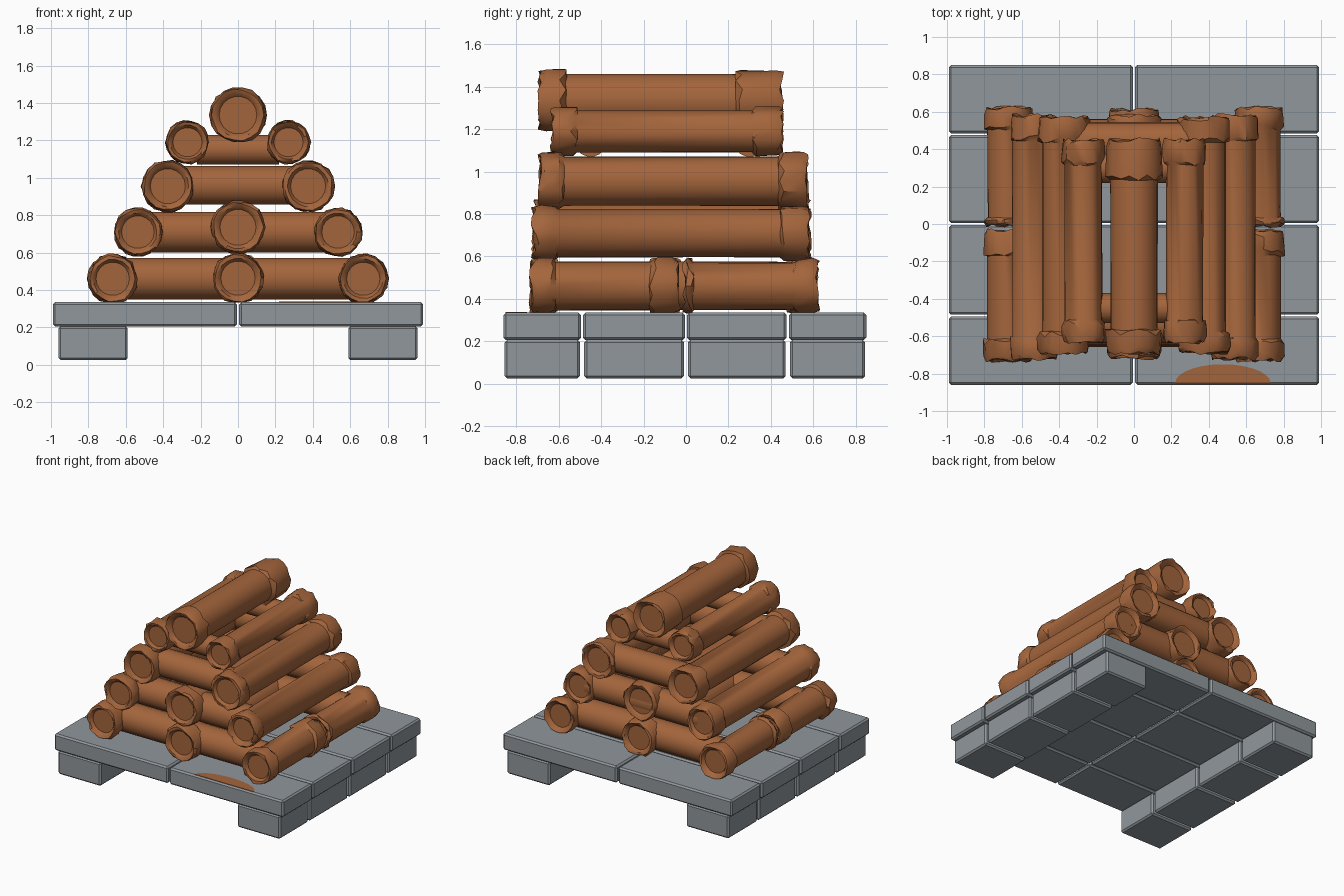
import bpy, bmesh, math, random
from mathutils import Vector

if "Cube" in bpy.data.objects:
    bpy.data.objects.remove(bpy.data.objects["Cube"])

random.seed(4)


def material(name, rgb):
    m = bpy.data.materials.new(name)
    m.diffuse_color = (*rgb, 1)
    m.use_nodes = True
    m.node_tree.nodes["Principled BSDF"].inputs["Base Color"].default_value = m.diffuse_color
    return m


STONE = material("grey stone", (0.28, 0.31, 0.335))
WOOD = material("brown wood", (0.37, 0.13, 0.045))


def finish(bm, name, mat, smooth=True):
    bmesh.ops.recalc_face_normals(bm, faces=bm.faces)
    me = bpy.data.meshes.new(name)
    bm.to_mesh(me)
    bm.free()
    me.materials.append(mat)
    ob = bpy.data.objects.new(name, me)
    bpy.context.collection.objects.link(ob)
    if smooth:
        bpy.context.view_layer.objects.active = ob
        ob.select_set(True)
        bpy.ops.object.shade_smooth_by_angle(angle=math.radians(35))
        ob.select_set(False)
    return ob


def block(name, x0, x1, y0, y1, z0, z1):
    bm = bmesh.new()
    bmesh.ops.create_cube(bm, size=1)
    for v in bm.verts:
        v.co = Vector(((x0 + x1) / 2 + v.co.x * (x1 - x0),
                       (y0 + y1) / 2 + v.co.y * (y1 - y0),
                       (z0 + z1) / 2 + v.co.z * (z1 - z0)))
    bmesh.ops.bevel(bm, geom=bm.edges[:], offset=0.012, segments=1, affect='EDGES')
    return finish(bm, name, STONE, False)


def lathe(name, profile, place, sides=18):
    """profile: (distance along log, radius, jitter); place maps (t, u, v) to a point."""
    bm = bmesh.new()
    rings = []
    for t, r, j in profile:
        ring = []
        for i in range(sides):
            a = math.tau * i / sides
            rr = r + random.uniform(-j, j) * 0.6
            ring.append(bm.verts.new(place(t + random.uniform(-j, j) * 1.5,
                                           rr * math.cos(a), rr * math.sin(a))))
        rings.append(ring)
    for a, b in zip(rings, rings[1:]):
        for i in range(sides):
            k = (i + 1) % sides
            bm.faces.new((a[i], a[k], b[k], b[i]))
    bm.faces.new(rings[0])
    bm.faces.new(rings[-1])
    return finish(bm, name, WOOD)


def long_log(name, x, z, y0, y1, r, R, c0=0.1, c1=0.12):
    # log along y with a ragged bark collar and a sunken cut face at each end
    profile = [(y0 + 0.025, R * 0.68, 0), (y0 + 0.005, R * 0.8, 0.004), (y0, R * 0.93, 0.008),
               (y0 + 0.025, R, 0.012), (y0 + c0, R, 0.013), (y0 + c0 + 0.015, r, 0.003),
               (y1 - c1 - 0.015, r, 0.003), (y1 - c1, R, 0.013), (y1 - 0.025, R, 0.012),
               (y1, R * 0.93, 0.008), (y1 - 0.005, R * 0.8, 0.004), (y1 - 0.025, R * 0.68, 0)]
    lathe(name, profile, lambda t, u, v: (x + u, t, z + v))


def cross_log(name, half, y, z, r):
    lathe(name, [(-half, r, 0), (half, r, 0)], lambda t, u, v: (t, y + u, z + v))


# stone slab blocks and the two rows of foot blocks
rows = [(-0.86, -0.495), (-0.485, -0.005), (0.005, 0.475), (0.485, 0.85)]
for s, side in ((-1, "left"), (1, "right")):
    for i, (y0, y1) in enumerate(rows):
        xs = sorted((s * 0.006, s * 0.99))
        block(f"slab_block_{side}_{i}", *xs, y0, y1, 0.205, 0.335)
        xs = sorted((s * 0.59, s * 0.96))
        block(f"foot_block_{side}_{i}", *xs, y0 + 0.005, y1 - 0.005, 0.025, 0.207)

# side logs of each layer: x, z, y start, y end, shaft radius, collar radius
layers = [(0.535, 0.71, -0.72, 0.58, 0.115, 0.128),
          (0.375, 0.955, -0.69, 0.57, 0.117, 0.138),
          (0.27, 1.19, -0.63, 0.45, 0.10, 0.115)]
for s, side in ((-1, "left"), (1, "right")):
    # bottom layer is split in two lengths
    long_log(f"bottom_log_{side}_front", s * 0.67, 0.46, -0.73, -0.035, 0.115, 0.131)
    long_log(f"bottom_log_{side}_back", s * 0.67, 0.46, -0.01, 0.62, 0.113, 0.131, 0.03, 0.1)
    for i, (x, z, y0, y1, r, R) in enumerate(layers):
        long_log(f"layer_{i + 2}_log_{side}", s * x, z, y0, y1, r, R)

# middle logs and the ridge log
long_log("bottom_log_middle", 0, 0.463, -0.72, 0.61, 0.115, 0.135)
long_log("layer_2_log_middle", 0, 0.735, -0.71, 0.58, 0.118, 0.142)
long_log("ridge_log", 0, 1.335, -0.69, 0.45, 0.127, 0.148, 0.11, 0.2)

# crosswise logs at front and back of each layer
for i, (half, z, r, yf, yb) in enumerate([(0.63, 0.46, 0.112, -0.545, 0.45),
                                          (0.49, 0.71, 0.11, -0.54, 0.45),
                                          (0.33, 0.96, 0.105, -0.53, 0.44),
                                          (0.22, 1.15, 0.08, -0.45, 0.30)]):
    cross_log(f"cross_log_front_{i + 1}", half, yf, z, r)
    cross_log(f"cross_log_back_{i + 1}", half, yb, z, r)

# brown half-round stain on the front right slab, as a thin plate
bm = bmesh.new()
n = 14
stain = [bm.verts.new((0.475 + 0.255 * math.cos(math.pi * i / n),
                       -0.85 + 0.1 * math.sin(math.pi * i / n), 0.334)) for i in range(n + 1)]
face = bm.faces.new(stain)
ext = bmesh.ops.extrude_face_region(bm, geom=[face])
for v in ext["geom"]:
    if isinstance(v, bmesh.types.BMVert):
        v.co.z += 0.004
finish(bm, "slab_stain", WOOD, False)
